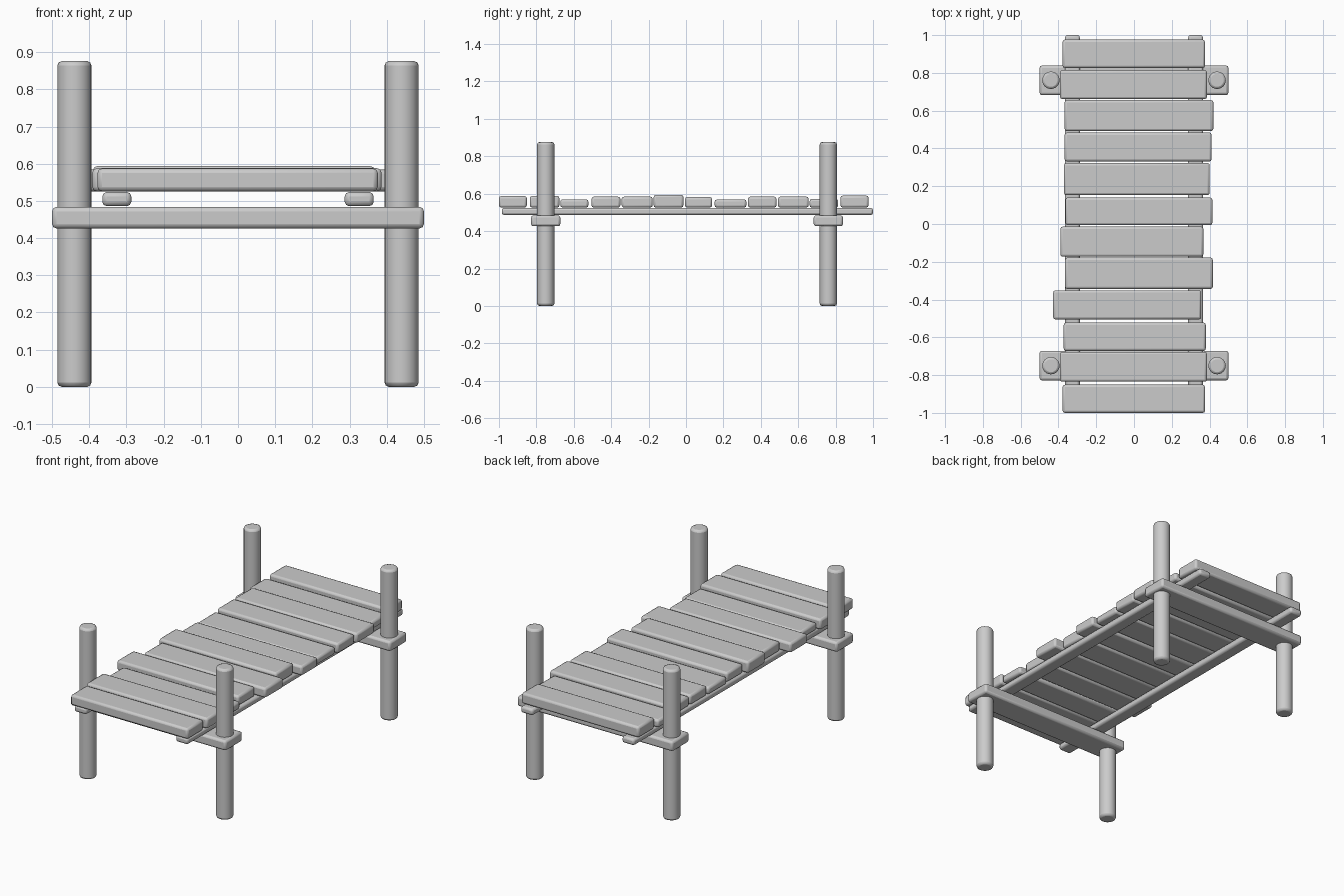
import bpy, math

if "Cube" in bpy.data.objects:
    bpy.data.objects.remove(bpy.data.objects["Cube"])


def finish(obj, name, bevel):
    obj.name = name
    mod = obj.modifiers.new("Rounded edges", 'BEVEL')
    mod.width = bevel
    mod.segments = 2
    mod.limit_method = 'ANGLE'
    mod.angle_limit = math.radians(40)
    bpy.ops.object.shade_smooth_by_angle(angle=math.radians(35))
    return obj


def box(name, x0, x1, y0, y1, z0, z1, bevel=0.012):
    bpy.ops.mesh.primitive_cube_add(
        size=1, location=((x0 + x1) / 2, (y0 + y1) / 2, (z0 + z1) / 2))
    obj = bpy.context.object
    obj.scale = (x1 - x0, y1 - y0, z1 - z0)
    bpy.ops.object.transform_apply(location=False, rotation=False, scale=True)
    return finish(obj, name, bevel)


def post(name, x, y):
    bpy.ops.mesh.primitive_cylinder_add(
        vertices=24, radius=0.046, depth=0.876, location=(x, y, 0.438))
    return finish(bpy.context.object, name, 0.012)


# Posts and the cross beams they pass through
for end, y in (("front", -0.75), ("back", 0.761)):
    box(end + "_cross_beam", -0.5, 0.5, y - 0.078, y + 0.078, 0.426, 0.484)
    for side, x in (("left", -0.44), ("right", 0.44)):
        post(f"{end}_{side}_post", x, y)

# Long stringers under the deck
for side, x in (("left", -0.326), ("right", 0.326)):
    box(side + "_stringer", x - 0.039, x + 0.039, -0.985, 1.0, 0.486, 0.524)

# Deck planks, front to back: x range, y range, top height
planks = [
    (-0.378, 0.376, -1.000, -0.851, 0.587),
    (-0.392, 0.386, -0.835, -0.677, 0.588),
    (-0.372, 0.380, -0.672, -0.522, 0.570),
    (-0.428, 0.356, -0.505, -0.351, 0.584),
    (-0.365, 0.417, -0.344, -0.178, 0.584),
    (-0.390, 0.367, -0.173, -0.014, 0.594),
    (-0.363, 0.415, -0.006, 0.140, 0.582),
    (-0.371, 0.401, 0.153, 0.323, 0.569),
    (-0.367, 0.411, 0.331, 0.484, 0.584),
    (-0.367, 0.420, 0.492, 0.656, 0.584),
    (-0.392, 0.386, 0.661, 0.814, 0.572),
    (-0.378, 0.376, 0.826, 0.976, 0.590),
]
for i, (x0, x1, y0, y1, top) in enumerate(planks, 1):
    box(f"deck_plank_{i:02d}", x0, x1, y0, y1, 0.526, top)
